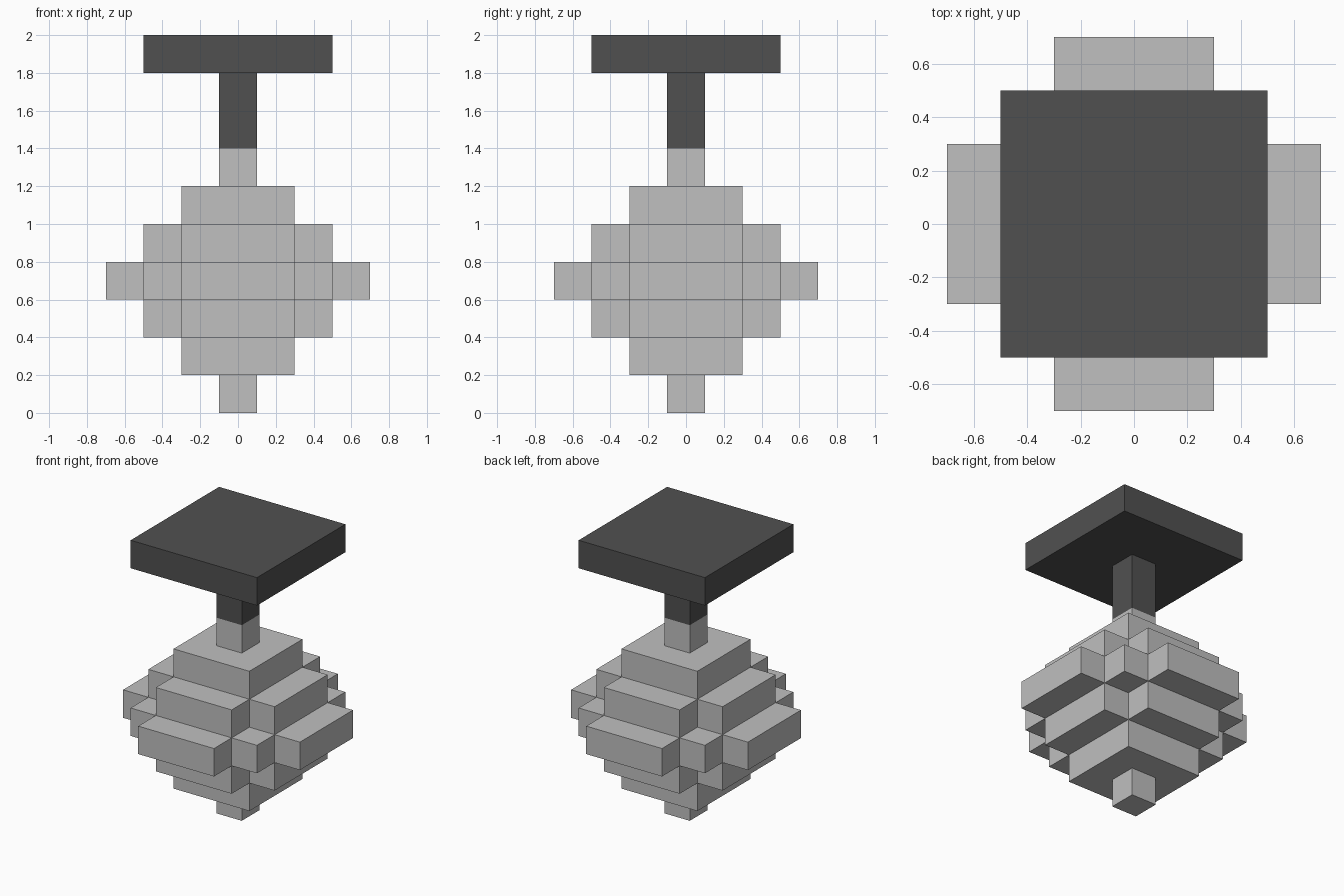
import bpy
import bmesh

cube = bpy.data.objects.get("Cube")
if cube:
    bpy.data.objects.remove(cube, do_unlink=True)

STEP = 0.2  # height of one layer


def make_material(name, value):
    mat = bpy.data.materials.new(name)
    mat.use_nodes = True
    colour = (value, value, value, 1.0)
    mat.diffuse_color = colour
    mat.node_tree.nodes["Principled BSDF"].inputs["Base Color"].default_value = colour
    return mat


def square(r):
    return [(-r, -r), (r, -r), (r, r), (-r, r)]


def stepped(arm, half, core):
    """Square core with an arm on each side; core == half gives a plain plus."""
    corner = [(half, -arm), (half, -core), (core, -core), (core, -half), (arm, -half)]
    if core == half:
        corner = [(half, -arm), (half, -half), (arm, -half)]
    outline = []
    for _ in range(4):
        outline += corner
        corner = [(-y, x) for x, y in corner]  # quarter turn
    return outline


def build(name, layers, mat):
    """Stack straight prisms, each given as (outline, bottom, top)."""
    bm = bmesh.new()
    for outline, bottom, top in layers:
        base = bm.faces.new([bm.verts.new((x, y, bottom)) for x, y in outline])
        lifted = bmesh.ops.extrude_face_region(bm, geom=[base], use_keep_orig=True)
        for v in lifted["geom"]:
            if isinstance(v, bmesh.types.BMVert):
                v.co.z = top
    bmesh.ops.recalc_face_normals(bm, faces=bm.faces)
    mesh = bpy.data.meshes.new(name)
    bm.to_mesh(mesh)
    bm.free()
    mesh.materials.append(mat)
    obj = bpy.data.objects.new(name, mesh)
    bpy.context.collection.objects.link(obj)
    return obj


light_grey = make_material("light grey", 0.525)
dark_grey = make_material("dark grey", 0.081)

# Blocky hanging body, symmetric about its widest layer
lower = [square(0.1), square(0.3), stepped(0.5, 0.3, 0.3)]
outlines = lower + [stepped(0.7, 0.3, 0.5)] + lower[::-1]
build("body", [(o, i * STEP, (i + 1) * STEP) for i, o in enumerate(outlines)], light_grey)

# Stem and ceiling plate
build("stem", [(square(0.1), 1.4, 1.8)], dark_grey)
build("top_plate", [(square(0.5), 1.8, 2.0)], dark_grey)
